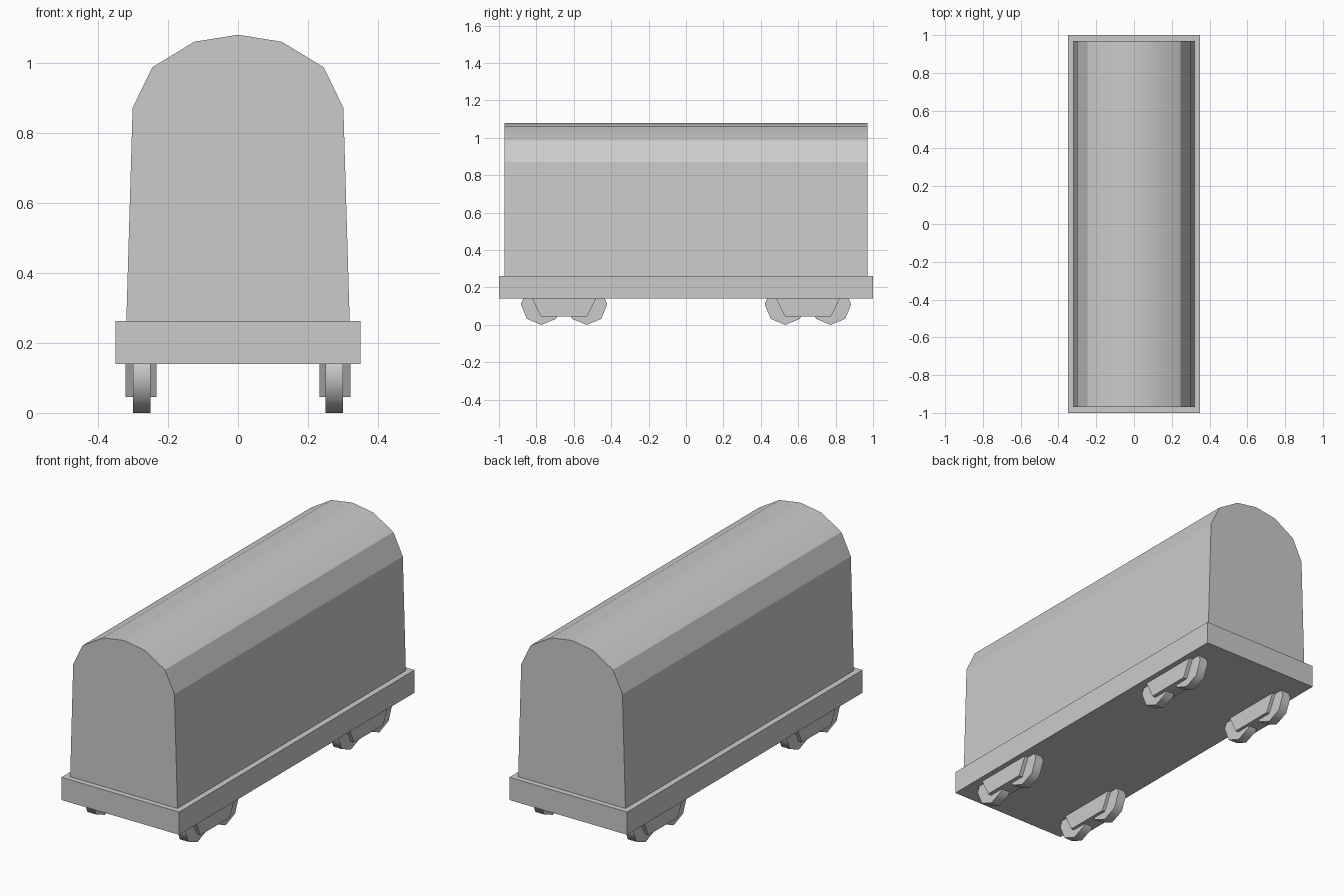
import bpy, bmesh, math
from mathutils import Vector

cube = bpy.data.objects.get("Cube")
if cube:
    bpy.data.objects.remove(cube, do_unlink=True)

# Single plain grey for the whole wagon
grey = bpy.data.materials.new("plain grey")
grey.use_nodes = True
colour = (0.6, 0.6, 0.6, 1)
grey.diffuse_color = colour
grey.node_tree.nodes["Principled BSDF"].inputs["Base Color"].default_value = colour


def extrude_profile(name, points, axis, start, end, angle=20):
    """Prism from (horizontal, z) points, swept along the x or y axis."""
    def place(h, z, depth):
        return Vector((depth, h, z)) if axis == "x" else Vector((h, depth, z))

    bm = bmesh.new()
    face = bm.faces.new([bm.verts.new(place(h, z, start)) for h, z in points])
    result = bmesh.ops.extrude_face_region(bm, geom=[face])
    moved = [v for v in result["geom"] if isinstance(v, bmesh.types.BMVert)]
    bmesh.ops.translate(bm, verts=moved, vec=place(0, 0, end - start))
    bmesh.ops.recalc_face_normals(bm, faces=bm.faces)
    mesh = bpy.data.meshes.new(name)
    bm.to_mesh(mesh)
    bm.free()
    mesh.materials.append(grey)
    obj = bpy.data.objects.new(name, mesh)
    bpy.context.collection.objects.link(obj)
    bpy.ops.object.select_all(action="DESELECT")
    obj.select_set(True)
    bpy.context.view_layer.objects.active = obj
    bpy.ops.object.shade_smooth_by_angle(angle=math.radians(angle))
    return obj


# Floor slab
extrude_profile("platform", [(-0.35, 0.14), (0.35, 0.14), (0.35, 0.262), (-0.35, 0.262)],
                "y", -1, 1)

# Covered body with tapered walls and a rounded roof
half = [(0.319, 0.262), (0.301, 0.871), (0.245, 0.987), (0.125, 1.06)]
body = half + [(0, 1.08)] + [(-x, z) for x, z in reversed(half)]
extrude_profile("wagon_body", body, "y", -0.97, 0.97, 22.5)

# Four bogies, each a tapered frame around two eight-sided wheels
radius = 0.11
for side, sx in (("left", 1), ("right", -1)):
    for end, sy in (("front", -1), ("back", 1)):
        cy = sy * 0.652
        frame = [(cy - 0.17, 0.14), (cy - 0.123, 0.045), (cy + 0.123, 0.045), (cy + 0.17, 0.14)]
        extrude_profile(f"bogie_frame_{end}_{side}", frame, "x", sx * 0.233, sx * 0.321)
        for label, offset in (("front", -0.121), ("back", 0.121)):
            rim = [(cy + offset + radius * math.sin(i * math.pi / 4),
                    radius - radius * math.cos(i * math.pi / 4)) for i in range(8)]
            extrude_profile(f"{label}_wheel_{end}_{side}", rim, "x", sx * 0.25, sx * 0.30, 50)
